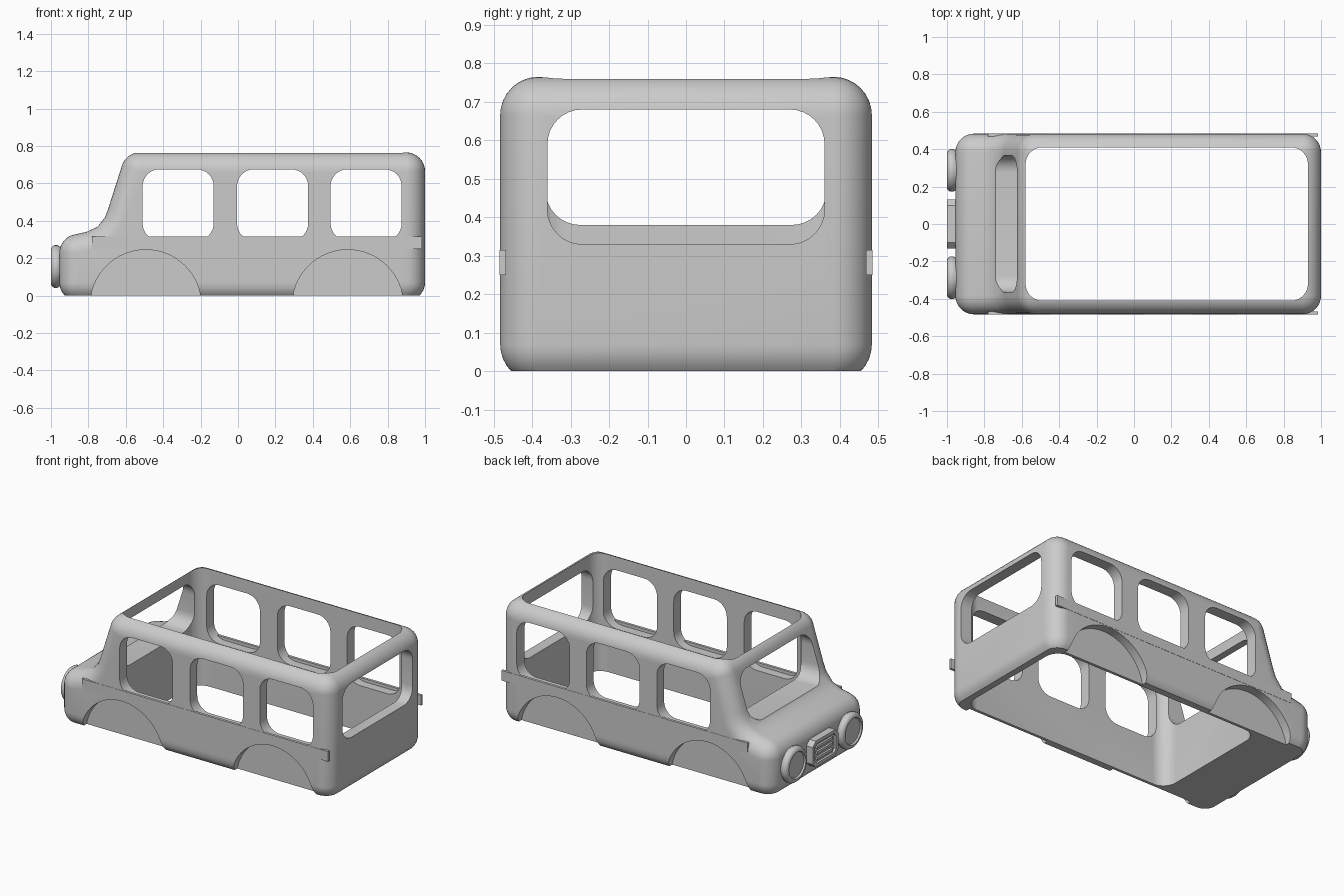
import bpy, bmesh
from math import sin, cos, pi, atan2
from mathutils import Vector

cube = bpy.data.objects.get("Cube")
if cube:
    bpy.data.objects.remove(cube, do_unlink=True)

grey = bpy.data.materials.new("light grey")
grey.use_nodes = True
grey.diffuse_color = (0.6, 0.6, 0.6, 1)
grey.node_tree.nodes["Principled BSDF"].inputs["Base Color"].default_value = grey.diffuse_color


def finish(name, bm):
    bmesh.ops.remove_doubles(bm, verts=bm.verts, dist=1e-5)
    bmesh.ops.recalc_face_normals(bm, faces=bm.faces)
    mesh = bpy.data.meshes.new(name)
    bm.to_mesh(mesh)
    bm.free()
    mesh.materials.append(grey)
    obj = bpy.data.objects.new(name, mesh)
    bpy.context.collection.objects.link(obj)
    return obj


def loft(name, rings):
    """Skin closed rings of points and cap both ends."""
    bm = bmesh.new()
    rows = [[bm.verts.new(p) for p in ring] for ring in rings]
    n = len(rows[0])
    for a, b in zip(rows, rows[1:]):
        for i in range(n):
            j = (i + 1) % n
            bm.faces.new((a[i], a[j], b[j], b[i]))
    bm.faces.new(rows[0])
    bm.faces.new(rows[-1])
    return finish(name, bm)


def place(axis, w, u, v):
    return {"x": (w, u, v), "y": (u, w, v), "z": (u, v, w)}[axis]


def prism(name, axis, w0, w1, u0, u1, v0, v1, r=0, seg=8):
    """Rounded rectangle in the plane across the axis, extruded along it."""
    pts = []
    corners = ((u1 - r, v1 - r), (u0 + r, v1 - r), (u0 + r, v0 + r), (u1 - r, v0 + r))
    for k, (cu, cv) in enumerate(corners):
        for i in range(seg + 1 if r else 1):
            t = (k + i / seg) * pi / 2
            pts.append((cu + r * cos(t), cv + r * sin(t)))
    return loft(name, [[place(axis, w, *p) for p in pts] for w in (w0, w1)])


def disc(name, axis, u, v, steps, seg=48):
    """Turned shape from (position along axis, radius) steps."""
    return loft(name, [[place(axis, w, u + r * cos(2 * pi * i / seg), v + r * sin(2 * pi * i / seg))
                        for i in range(seg)] for w, r in steps])


def smooth(obj, degrees=30):
    bpy.ops.object.select_all(action="DESELECT")
    obj.select_set(True)
    bpy.context.view_layer.objects.active = obj
    bpy.ops.object.shade_smooth_by_angle(angle=degrees * pi / 180)


def cut(obj, cutters):
    bpy.context.view_layer.objects.active = obj
    for c in cutters:
        c.hide_render = True
        mod = obj.modifiers.new("cut", "BOOLEAN")
        mod.operation = "DIFFERENCE"
        mod.solver = "EXACT"
        mod.object = c
        bpy.ops.object.modifier_apply(modifier=mod.name)
        bpy.data.objects.remove(c, do_unlink=True)


# Body shell: a side profile swollen by a constant radius in all directions
R, SIDE, SEG = 0.1, 0.383, 8
core = [Vector(p) for p in ((0.9, 0.07), (0.9, 0.665), (-0.525, 0.665), (-0.6, 0.43),
                            (-0.625, 0.367), (-0.69, 0.288), (-0.78, 0.245),
                            (-0.855, 0.228), (-0.855, 0.07))]
outline = []
for i, p in enumerate(core):
    d0 = (p - core[i - 1]).normalized()
    d1 = (core[(i + 1) % len(core)] - p).normalized()
    start = atan2(-d0.x, d0.y)
    turn = atan2(d0.x * d1.y - d0.y * d1.x, d0.dot(d1))
    steps = [k / SEG for k in range(SEG + 1)] if turn > 0.05 else [0.5]
    for s in steps:
        a = start + turn * s
        outline.append((p, Vector((cos(a), sin(a)))))

rings = []
for side in (-1, 1):
    for k in range(SEG + 1):
        t = (k / SEG - (side < 0)) * pi / 2
        y = side * SIDE + R * sin(t)
        ring = [p + n * R * cos(t) for p, n in outline]
        rings.append([(q.x, y, q.y) for q in ring])
body = loft("van_body", rings)

cutters = [
    prism("ground_cut", "z", -0.3, 0, -1.5, 1.5, -1, 1),
    prism("cabin_cut", "z", -0.4, 1, -0.58, 0.93, -0.41, 0.41, 0.09),
    prism("rear_window_cut", "x", 0.6, 1.2, -0.36, 0.36, 0.33, 0.68, 0.09),
    prism("windshield_cut", "x", -1.2, -0.3, -0.365, 0.365, 0.38, 0.68, 0.09),
]
for x in (-0.51, -0.005, 0.495):
    cutters.append(prism("side_window_cut", "y", -1, 1, x, x + 0.38, 0.295, 0.675, 0.09))
for x in (-0.493, 0.587):
    for s in (-1, 1):
        cutters.append(disc("arch_cut", "y", x, -0.052, ((s * 0.428, 0.297), (s * 0.6, 0.297)), 64))
cut(body, cutters)
smooth(body)

# Side trim strips below the windows
for s, name in ((1, "left"), (-1, "right")):
    prism(name + "_trim_strip", "y", s * 0.468, s * 0.4845, -0.78, 0.984, 0.25, 0.315)

# Headlights with a raised rim and a recessed lens
for s, name in ((1, "left"), (-1, "right")):
    lamp = disc(name + "_headlight", "x", s * 0.287, 0.155,
                ((-0.92, 0.105), (-0.955, 0.107), (-0.965, 0.114), (-0.982, 0.114),
                 (-0.994, 0.106), (-1.0, 0.096), (-1.0, 0.085), (-0.99, 0.08)))
    smooth(lamp, 35)

# Grille frame with chamfered corners, recess and bars
grille = prism("grille_frame", "x", -1.0, -0.93, -0.13, 0.13, 0.07, 0.24, 0.03, 1)
cut(grille, [prism("grille_recess", "x", -1.1, -0.985, -0.108, 0.108, 0.092, 0.218, 0.02, 1)])
for z in (0.118, 0.155, 0.192):
    prism("grille_bar", "x", -0.998, -0.975, -0.08, 0.08, z - 0.009, z + 0.009)
